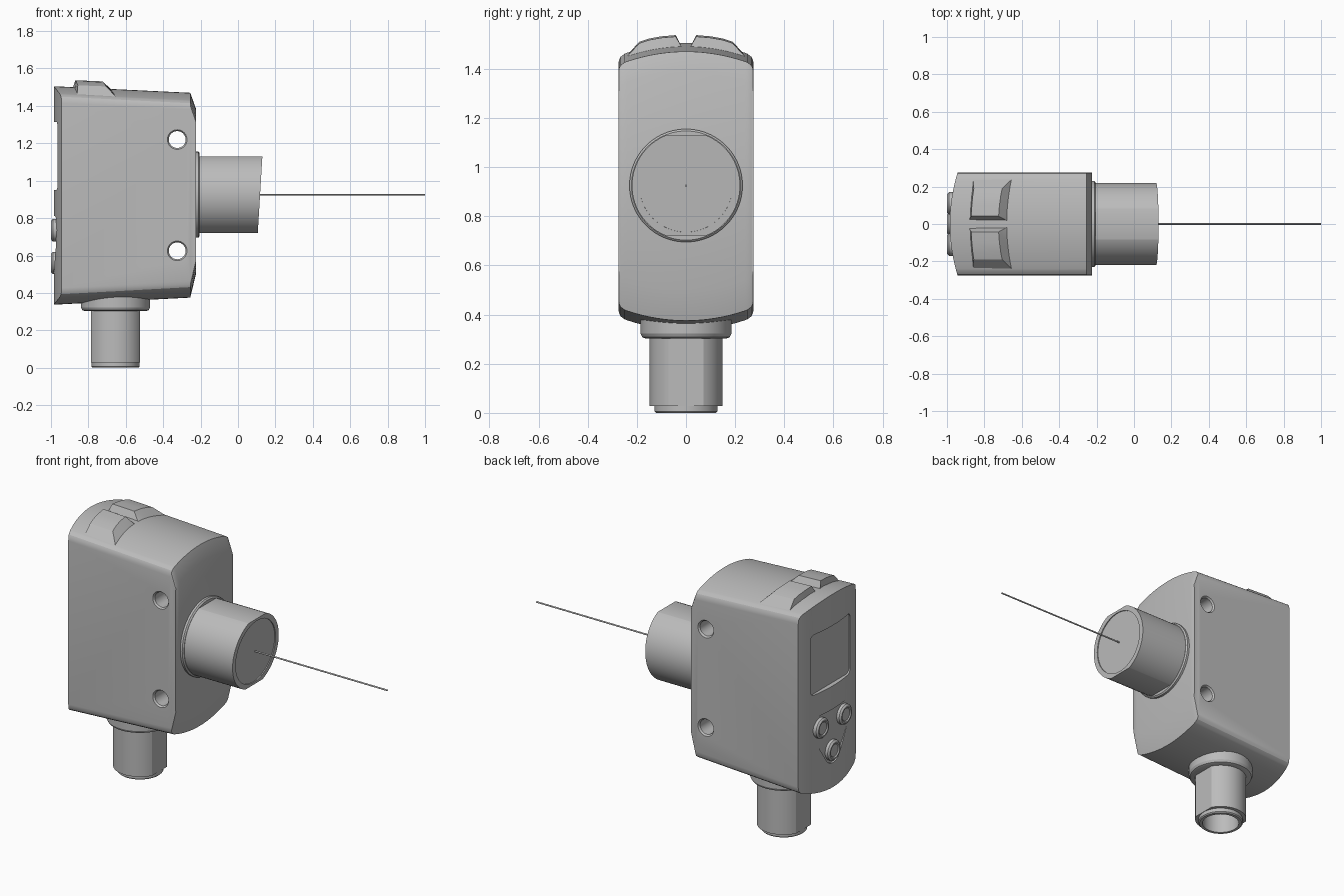
import bpy, bmesh, math
from mathutils import Vector, Matrix

cube = bpy.data.objects.get("Cube")
if cube:
    bpy.data.objects.remove(cube)

grey = bpy.data.materials.new("light_grey")
grey.use_nodes = True
grey.diffuse_color = (0.5, 0.5, 0.5, 1)
grey.node_tree.nodes["Principled BSDF"].inputs["Base Color"].default_value = (0.5, 0.5, 0.5, 1)
parts = []


def finish(name, bm):
    bmesh.ops.recalc_face_normals(bm, faces=bm.faces[:])
    me = bpy.data.meshes.new(name)
    bm.to_mesh(me)
    bm.free()
    me.materials.append(grey)
    ob = bpy.data.objects.new(name, me)
    bpy.context.collection.objects.link(ob)
    parts.append(ob)
    return ob


def lathe(profile, centre, axis="Z", seg=64):
    """Solid of revolution from (radius, height) points, capped at both ends."""
    bm = bmesh.new()
    rings = [[bm.verts.new((r * math.cos(a), r * math.sin(a), h))
              for a in (2 * math.pi * i / seg for i in range(seg))] for r, h in profile]
    for a, b in zip(rings, rings[1:]):
        for i in range(seg):
            j = (i + 1) % seg
            bm.faces.new((a[i], a[j], b[j], b[i]))
    bm.faces.new(rings[0])
    bm.faces.new(rings[-1])
    turn = {"Z": Matrix(), "X": Matrix.Rotation(math.pi / 2, 4, "Y"),
            "Y": Matrix.Rotation(-math.pi / 2, 4, "X")}[axis]
    bm.transform(Matrix.Translation(centre) @ turn)
    return bm


def trim(bm, point, normal):
    """Cut away everything beyond a plane and cap; return the cap."""
    geom = bm.verts[:] + bm.edges[:] + bm.faces[:]
    cut = bmesh.ops.bisect_plane(bm, geom=geom, plane_co=point, plane_no=normal, clear_outer=True)
    edges = [e for e in cut["geom_cut"] if isinstance(e, bmesh.types.BMEdge)]
    return bmesh.ops.holes_fill(bm, edges=edges)["faces"]


def rounded_prism(corners, radius, x0, x1):
    """Prism along x from convex (y, z) corners, grown by a corner radius."""
    bm = bmesh.new()
    for x in (x0, x1):
        for y, z in corners:
            for k in range(24):
                a = k * math.pi / 12
                bm.verts.new((x, y + radius * math.cos(a), z + radius * math.sin(a)))
    hull = bmesh.ops.convex_hull(bm, input=bm.verts[:])
    bmesh.ops.delete(bm, geom=[v for v in bm.verts if not v.link_faces], context="VERTS")
    bmesh.ops.dissolve_limit(bm, angle_limit=0.01, verts=bm.verts[:], edges=bm.edges[:])
    return bm


def carve(target, bm):
    cutter = finish("cutter", bm)
    parts.remove(cutter)
    cutter.hide_render = True
    mod = target.modifiers.new("cut", "BOOLEAN")
    mod.operation, mod.solver, mod.object = "DIFFERENCE", "EXACT", cutter
    bpy.context.view_layer.objects.active = target
    bpy.ops.object.modifier_apply(modifier=mod.name)
    bpy.data.objects.remove(cutter)


# Housing: arched sections lofted along x, bowed at the back, chamfered at the lens end
half = [(0.275, 0.09), (0.273, 0.07), (0.266, 0.056), (0.25, 0.044)]
half += [(0.24 * k / 8, 0.04 * (k / 8) ** 2) for k in range(8, 0, -1)]
arch = [(-y, d) for y, d in half] + [(0, 0)] + [(y, d) for y, d in reversed(half)]
stations = [(-0.985, 1.505, 0.337), (-0.255, 1.47, 0.375), (-0.225, 1.385, 0.5)]
bm = bmesh.new()
sections = []
for i, (x, top, bottom) in enumerate(stations):
    bow = 0.55 if i == 0 else 0
    sections.append([[bm.verts.new((x + bow * y * y, y, z0 + s * d)) for y, d in arch]
                     for z0, s in ((top, -1), (bottom, 1))])
for a, b in zip(sections, sections[1:]):
    for row in (0, 1):
        for j in range(len(arch) - 1):
            bm.faces.new((a[row][j], a[row][j + 1], b[row][j + 1], b[row][j]))
    for j in (0, -1):
        bm.faces.new((a[0][j], b[0][j], b[1][j], a[1][j]))
for top, bottom in (sections[0], sections[-1]):
    for j in range(len(arch) - 1):
        bm.faces.new((top[j], top[j + 1], bottom[j + 1], bottom[j]))
housing = finish("housing", bm)

# Mounting holes, countersunk on both sides
for z in (1.22, 0.625):
    carve(housing, lathe([(0.06, -0.285), (0.045, -0.265), (0.045, 0.265), (0.06, 0.285)],
                         (-0.325, 0, z), "Y", 40))

# Screen recess and shallow keypad recess in the bowed back
carve(housing, rounded_prism([(y, z) for y in (-0.16, 0.16) for z in (0.98, 1.285)],
                             0.03, -1.1, -0.958))
keys = [(-0.11, 0.735), (0.11, 0.735), (0, 0.56)]
carve(housing, rounded_prism(keys, 0.075, -1.1, -0.973))
for n, (y, z) in enumerate(keys):
    finish(f"button_{n + 1}", lathe([(0.06, 0), (0.06, -0.025), (0.05, -0.034), (0.042, -0.034),
                                     (0.036, -0.028)], (-0.965, y, z), "X", 40))

# Raised indicator pads on the roof, mirrored about the middle groove
for side, word in ((-1, "right"), (1, "left")):
    bm = bmesh.new()
    rows = []
    for y, z, inset in ((0.018, 1.49, 0), (0.042, 1.537, 1), (0.1, 1.532, 1), (0.15, 1.523, 1),
                        (0.19, 1.51, 1), (0.245, 1.45, 0)):
        xl, xr = -0.885 + 0.4 * y * y, -0.68 + 0.55 * y * y
        pts = [(xl, 1.43), (xl + 0.014 * inset, z), (xr - 0.045 * inset, z - 0.006),
               (xr, 1.49 - 0.8 * y * y), (xr, 1.43)]
        rows.append([bm.verts.new((px, side * y, pz)) for px, pz in pts])
    for a, b in zip(rows, rows[1:]):
        for j in range(5):
            k = (j + 1) % 5
            bm.faces.new((a[j], a[k], b[k], b[j]))
    bm.faces.new(rows[0])
    bm.faces.new(rows[-1])
    finish("indicator_pad_" + word, bm)

# Lens barrel: flats above and below, slanted end with a recessed window
axis_z = 0.925
finish("lens_flange", lathe([(0.23, -0.24), (0.23, -0.212), (0.222, -0.205)], (0, 0, axis_z), "X", 96))
bm = lathe([(0.22, -0.23), (0.22, 0.3)], (0, 0, axis_z), "X", 96)
for s in (-1, 1):
    trim(bm, (0, 0, axis_z + s * 0.204), (0, 0, s))
slant = Vector((1, 0, -0.06)).normalized()
trim(bm, (0.118, 0, axis_z), slant)
barrel = finish("lens_barrel", bm)
bm = lathe([(0.19, -0.006), (0.19, 0.1)], (0, 0, 0), "X", 96)
bm.transform(Matrix.Translation((0.118, 0, axis_z)) @ Matrix.Rotation(0.06, 4, "Y"))
carve(barrel, bm)

# Thin beam
finish("beam", lathe([(0.0045, 0.1), (0.0045, 1.0)], (0, 0, axis_z), "X", 12))

# Cable connector under the housing
cx = -0.655
finish("connector_flange", lathe([(0.165, 0.303), (0.178, 0.308), (0.185, 0.322), (0.185, 0.41)],
                                 (cx, 0, 0)))
bm = lathe([(0.148, 0.028), (0.148, 0.32)], (cx, 0, 0))
for s in (-1, 1):
    trim(bm, (cx + s * 0.13, 0, 0), (s, 0, 0))
body = finish("connector_body", bm)
collar = finish("connector_collar", lathe([(0.122, 0), (0.128, 0.006), (0.128, 0.05)], (cx, 0, 0)))
for ob in (body, collar):
    carve(ob, lathe([(0.105, -0.05), (0.105, 0.16)], (cx, 0, 0)))

# Smooth shading with crisp edges
bpy.ops.object.select_all(action="DESELECT")
for ob in parts:
    ob.select_set(True)
bpy.context.view_layer.objects.active = housing
bpy.ops.object.shade_smooth_by_angle(angle=math.radians(25))
